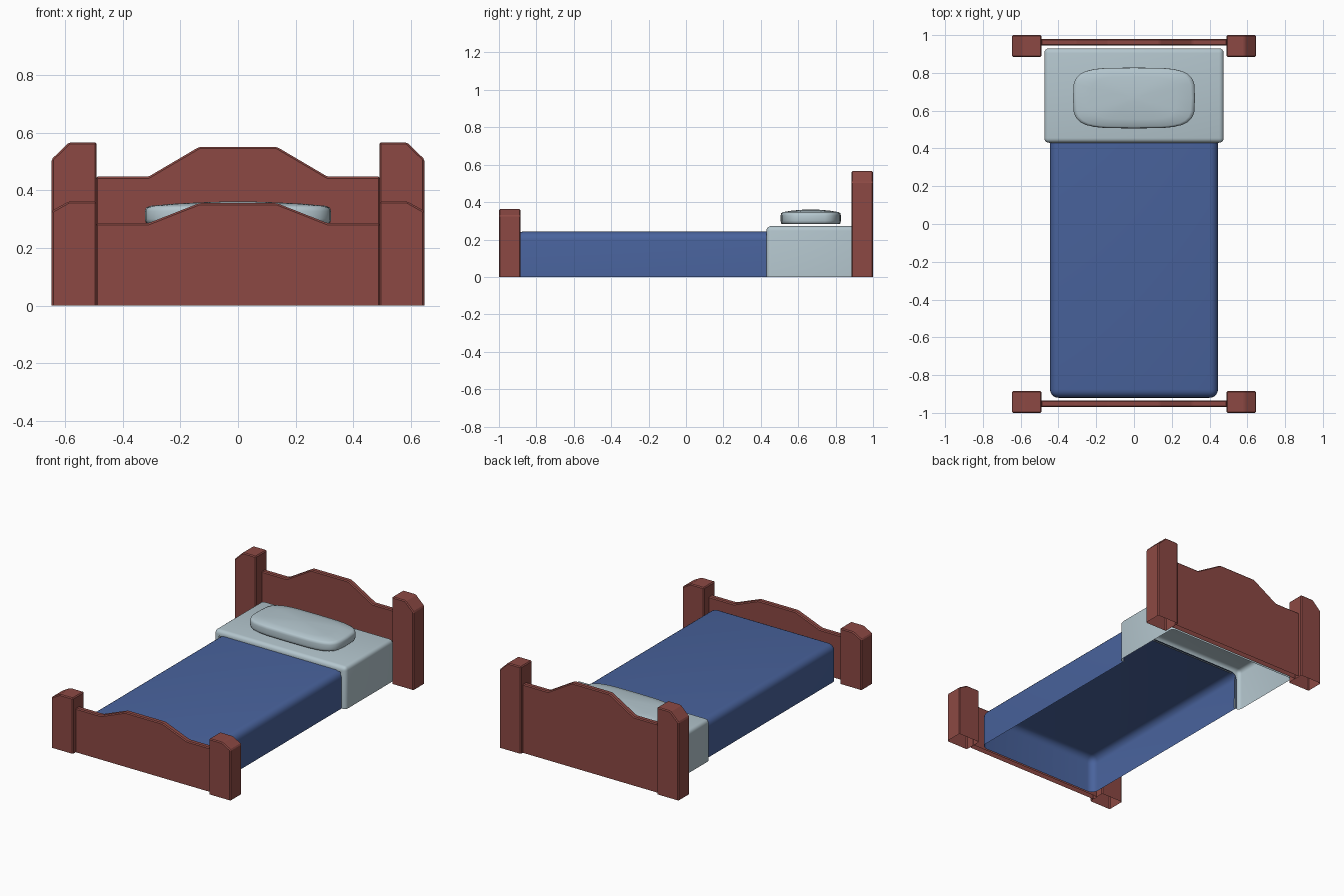
import bpy, bmesh, math

if "Cube" in bpy.data.objects:
    bpy.data.objects.remove(bpy.data.objects["Cube"])


def material(name, rgb):
    m = bpy.data.materials.new(name)
    m.diffuse_color = (*rgb, 1)
    m.use_nodes = True
    m.node_tree.nodes["Principled BSDF"].inputs["Base Color"].default_value = m.diffuse_color
    return m


WOOD = material("red_brown_wood", (0.262, 0.066, 0.057))
BLUE = material("blue_blanket", (0.066, 0.124, 0.335))
PALE = material("pale_linen", (0.456, 0.565, 0.615))


def finish(name, bm, mat, smooth=None):
    me = bpy.data.meshes.new(name)
    bm.to_mesh(me)
    bm.free()
    me.materials.append(mat)
    ob = bpy.data.objects.new(name, me)
    bpy.context.collection.objects.link(ob)
    if smooth:
        bpy.ops.object.select_all(action='DESELECT')
        bpy.context.view_layer.objects.active = ob
        ob.select_set(True)
        bpy.ops.object.shade_smooth_by_angle(angle=math.radians(smooth))
    return ob


def drop_faces(bm, test):
    bm.normal_update()
    bmesh.ops.delete(bm, geom=[f for f in bm.faces if test(f.normal)], context='FACES')


def round_edges(bm, width, segments):
    edges = [e for e in bm.edges if not e.is_boundary]
    bmesh.ops.bevel(bm, geom=edges, offset=width, segments=segments,
                    profile=0.5, affect='EDGES', clamp_overlap=True)


def plank(name, outline, y0, y1, mirror=False):
    """Front (x, z) outline pushed through y, open underneath, with eased edges."""
    bm = bmesh.new()
    face = bm.faces.new([bm.verts.new((x, y0, z)) for x, z in outline])
    out = bmesh.ops.extrude_face_region(bm, geom=[face], use_keep_orig=True)
    for v in out['geom']:
        if isinstance(v, bmesh.types.BMVert):
            v.co.y = y1
    bmesh.ops.recalc_face_normals(bm, faces=bm.faces)
    drop_faces(bm, lambda n: n.z < -0.9)
    round_edges(bm, 0.006, 1)
    ob = finish(name, bm, WOOD)
    if mirror:
        ob.modifiers.new("other_side", 'MIRROR')
    return ob


def open_box(x, y0, y1, z):
    bm = bmesh.new()
    bmesh.ops.create_cube(bm, size=1)
    for v in bm.verts:
        v.co = (v.co.x * 2 * x, y0 + (v.co.y + 0.5) * (y1 - y0), (v.co.z + 0.5) * z)
    drop_faces(bm, lambda n: n.z < -0.9)
    return bm


# Posts and arched boards at head and foot
def bed_end(end, post_y, board_y, post_top, shoulder, low, high):
    plank(end + "_posts", [(0.49, 0), (0.646, 0), (0.646, shoulder), (0.585, post_top),
                           (0.49, post_top)], *post_y, mirror=True)
    right = [(0.493, 0), (0.493, low), (0.31, low), (0.135, high)]
    plank(end + "_board", right + [(-x, z) for x, z in reversed(right)], *board_y)


bed_end("head", (0.884, 1.0), (0.944, 0.98), 0.566, 0.507, 0.447, 0.55)
bed_end("foot", (-1.0, -0.884), (-0.97, -0.934), 0.362, 0.328, 0.286, 0.355)

# Blanket: hollow, open below and at the head end
bm = open_box(0.445, -0.92, 0.44, 0.242)
drop_faces(bm, lambda n: n.y > 0.9)
round_edges(bm, 0.045, 5)
finish("blanket", bm, BLUE, 40)

# Sheet: hollow, with a rounded lip where it meets the blanket
bm = open_box(0.475, 0.43, 0.93, 0.272)
round_edges(bm, 0.025, 4)
bm.normal_update()
front = [max((f for f in bm.faces if f.normal.y < -0.99), key=lambda f: f.calc_area())]
bmesh.ops.inset_region(bm, faces=front, thickness=0.015, use_boundary=False)
bmesh.ops.delete(bm, geom=front, context='FACES')
finish("sheet", bm, PALE, 40)

# Pillow: stacked rounded-rectangle rings under a low dome
bm = bmesh.new()
N = 28
rings = []
for scale, z in [(0.96, 0.283), (0.99, 0.288), (1, 0.3), (1, 0.328), (0.985, 0.34),
                 (0.94, 0.346), (0.7, 0.353), (0.4, 0.358), (0.12, 0.361)]:
    ring = []
    for i in range(N):
        a = 2 * math.pi * i / N
        c, s = math.cos(a), math.sin(a)
        px = math.copysign(abs(c) ** 0.5, c) * 0.323 * scale
        py = math.copysign(abs(s) ** 0.5, s) * 0.161 * scale
        ring.append(bm.verts.new((px, 0.667 + py, z)))
    rings.append(ring)
for a, b in zip(rings, rings[1:]):
    for i in range(N):
        j = (i + 1) % N
        bm.faces.new((a[i], a[j], b[j], b[i]))
bm.faces.new(rings[-1])
bm.faces.new(rings[0][::-1])
finish("pillow", bm, PALE, 50)
